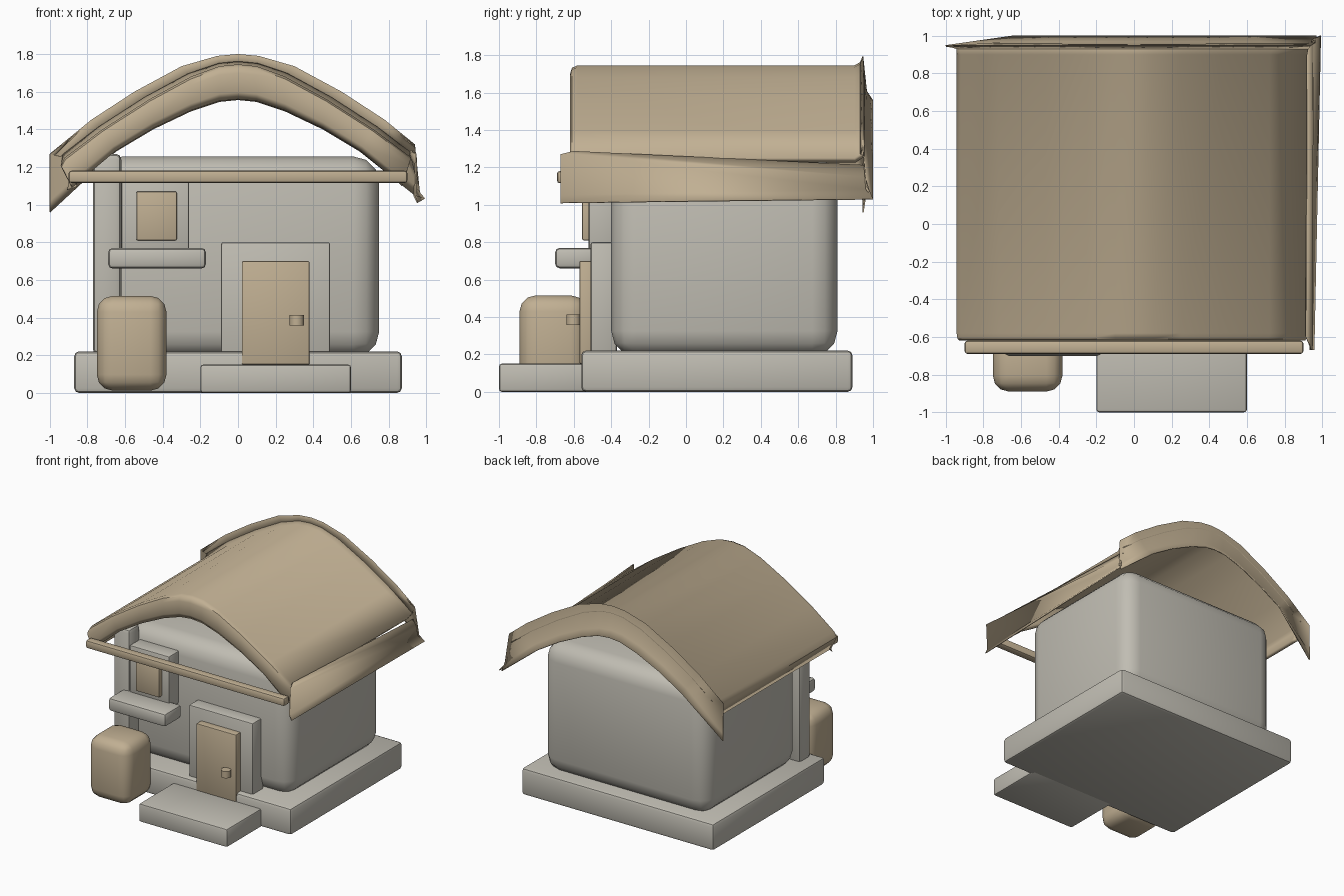
import bpy, bmesh, math
from mathutils import Vector

if "Cube" in bpy.data.objects:
    bpy.data.objects.remove(bpy.data.objects["Cube"], do_unlink=True)


def material(name, rgb):
    m = bpy.data.materials.new(name)
    m.use_nodes = True
    m.diffuse_color = (*rgb, 1)
    m.node_tree.nodes["Principled BSDF"].inputs["Base Color"].default_value = (*rgb, 1)
    return m


GREY = material("warm grey stone", (0.53, 0.51, 0.45))
TAN = material("tan wood", (0.53, 0.43, 0.29))


def finish(name, bm, mat, angle=35):
    me = bpy.data.meshes.new(name)
    bm.to_mesh(me)
    bm.free()
    ob = bpy.data.objects.new(name, me)
    bpy.context.collection.objects.link(ob)
    me.materials.append(mat)
    bpy.ops.object.select_all(action="DESELECT")
    ob.select_set(True)
    bpy.context.view_layer.objects.active = ob
    bpy.ops.object.shade_smooth_by_angle(angle=math.radians(angle))
    return ob


def box(name, x, y, z, mat, bevel=0.015, segments=2):
    """Rounded box from its x, y and z ranges."""
    bm = bmesh.new()
    bmesh.ops.create_cube(bm, size=1)
    for v in bm.verts:
        v.co = Vector([r[0] if c < 0 else r[1] for c, r in zip(v.co, (x, y, z))])
    bmesh.ops.bevel(bm, geom=bm.edges[:], offset=bevel, segments=segments,
                    profile=0.5, affect="EDGES")
    return finish(name, bm, mat)


def sheet(name, rows, mat, thickness, offset=-1):
    """Skin a grid of points and give it thickness."""
    bm = bmesh.new()
    grid = [[bm.verts.new(p) for p in row] for row in rows]
    for a, b in zip(grid, grid[1:]):
        for i in range(len(a) - 1):
            bm.faces.new((a[i], a[i + 1], b[i + 1], b[i]))
    ob = finish(name, bm, mat, 50)
    mod = ob.modifiers.new("thickness", "SOLIDIFY")
    mod.thickness = thickness
    mod.offset = offset
    return ob


# Ground works and walls
box("base_slab", (-0.87, 0.87), (-0.56, 0.89), (0, 0.22), GREY, 0.025)
box("front_step", (-0.2, 0.6), (-1.0, -0.5), (0, 0.15), GREY, 0.015)
box("house_body", (-0.75, 0.75), (-0.4, 0.81), (0.19, 1.255), GREY, 0.135, 3)
box("corner_post", (-0.77, -0.62), (-0.52, -0.375), (0.2, 1.27), GREY, 0.03)

# Door
box("door_frame", (-0.09, 0.49), (-0.51, -0.37), (0.2, 0.8), GREY, 0.012)
box("door", (0.02, 0.38), (-0.57, -0.49), (0.15, 0.7), TAN, 0.008)
bm = bmesh.new()
bmesh.ops.create_cone(bm, cap_ends=True, segments=16, radius1=0.038, radius2=0.038, depth=0.055)
bmesh.ops.translate(bm, verts=bm.verts, vec=(0.312, -0.602, 0.385))
finish("door_handle", bm, TAN)

# Window
box("window_frame", (-0.62, -0.26), (-0.52, -0.37), (0.72, 1.15), GREY, 0.012)
box("window_pane", (-0.54, -0.325), (-0.555, -0.5), (0.81, 1.07), TAN, 0.008)
box("window_sill", (-0.69, -0.17), (-0.7, -0.48), (0.66, 0.77), GREY, 0.025)

# Planted bush and eave beam
box("bush", (-0.75, -0.38), (-0.89, -0.53), (0.012, 0.515), TAN, 0.085, 3)
box("eave_beam", (-0.9, 0.9), (-0.69, -0.62), (1.115, 1.18), TAN, 0.015)

# Roof arches, from the ridge to the eave
OUTER = [(0, 1.745), (0.1, 1.735), (0.25, 1.68), (0.47, 1.56), (0.72, 1.40), (0.92, 1.25)]
INNER = [(0, 1.56), (0.1, 1.55), (0.25, 1.50), (0.45, 1.405), (0.65, 1.285), (0.87, 1.10)]
FLARE = [(0, 1.80), (0.11, 1.79), (0.3, 1.735), (0.55, 1.60), (0.78, 1.45), (0.94, 1.32)]


def arch(half):
    return [(-x, z) for x, z in reversed(half[1:])] + list(half)


def blend(a, b, t):
    return [(p[0] + (q[0] - p[0]) * t, p[1] + (q[1] - p[1]) * t) for p, q in zip(a, b)]


# Roof shell: folded front lip, long vault, and a turned-down left eave
def shell_row(y, half, eave):
    return [(x, y, z) for x, z in eave + arch(half)]


LOW = (-0.88, 1.085)
rows = [
    shell_row(-0.60, INNER, [LOW, (-0.878, 1.09)]),
    shell_row(-0.62, blend(OUTER, INNER, 0.8), [LOW, (-0.89, 1.11)]),
    shell_row(-0.62, blend(OUTER, INNER, 0.25), [LOW, (-0.925, 1.18)]),
    shell_row(-0.61, blend(OUTER, INNER, 0.07), [LOW, (-0.938, 1.20)]),
    shell_row(-0.58, OUTER, [LOW, (-0.942, 1.205)]),
    shell_row(0.90, OUTER, [LOW, (-0.942, 1.205)]),
    shell_row(0.94, blend(OUTER, FLARE, 0.4), [LOW, (-0.942, 1.205)]),
]
sheet("roof_shell", rows, TAN, 0.03, -1)

# Flared back gable strip with a pointed left tip
top, low = arch(FLARE), arch(INNER)
top[0], low[0] = (-1.0, 1.27), (-1.0, 0.96)
low[-1] = (0.97, 1.03)
mid = blend(top, low, 0.8)
depth = [0.95] + [1.0] * (len(low) - 1)
rows = [
    [(x, 0.93, z) for x, z in blend(arch(OUTER), top, 0.3)],
    [(x, 0.947, z) for x, z in top],
    [(x, 0.95 + (d - 0.95) * 0.35, z) for (x, z), d in zip(mid, depth)],
    [(x, d, z) for (x, z), d in zip(low, depth)],
]
sheet("roof_back_strip", rows, TAN, 0.008, -1)

# Loose flap along the right eave
rows = [
    [(0.915, -0.60, 1.285), (0.915, 0.96, 1.21)],
    [(0.945, -0.67, 1.27), (0.945, 0.96, 1.15)],
    [(0.935, -0.67, 1.05), (0.95, 0.98, 1.08)],
    [(0.955, -0.67, 1.01), (0.99, 1.0, 1.03)],
]
sheet("roof_right_flap", rows, TAN, 0.008, 0)
